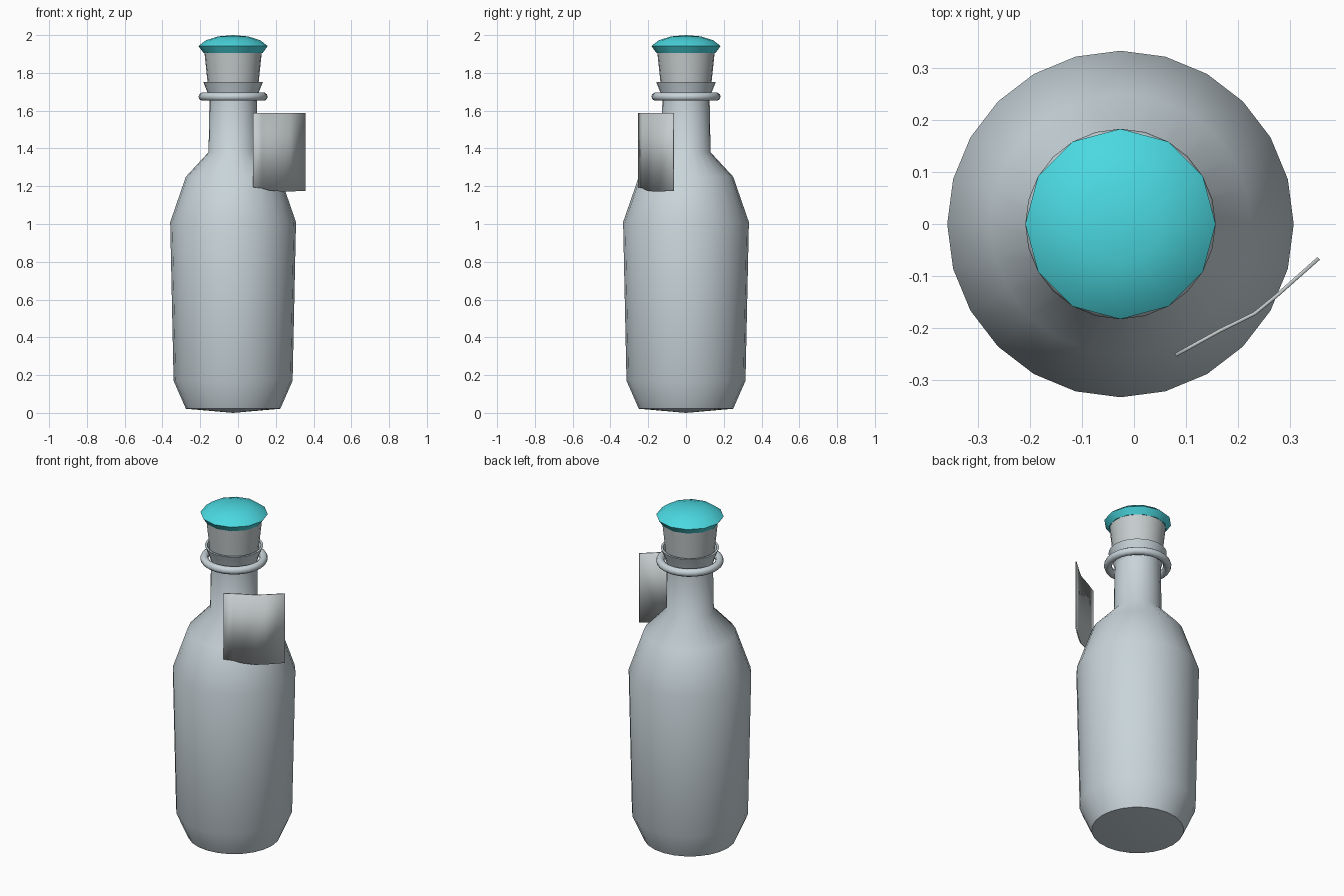
import bpy
import bmesh
from math import pi, radians
from mathutils import Matrix, Vector

if "Cube" in bpy.data.objects:
    bpy.data.objects.remove(bpy.data.objects["Cube"])

AXIS_X = -0.026


def material(name, rgb):
    mat = bpy.data.materials.new(name)
    mat.use_nodes = True
    mat.diffuse_color = (*rgb, 1)
    mat.node_tree.nodes["Principled BSDF"].inputs["Base Color"].default_value = (*rgb, 1)
    return mat


glass = material("pale grey glass", (0.58, 0.66, 0.70))
grey = material("neutral grey", (0.56, 0.60, 0.61))
teal = material("turquoise", (0.07, 0.69, 0.75))


def finish(bm, name, mat, angle):
    bmesh.ops.remove_doubles(bm, verts=bm.verts, dist=0.0001)
    bmesh.ops.recalc_face_normals(bm, faces=bm.faces)
    mesh = bpy.data.meshes.new(name)
    bm.to_mesh(mesh)
    bm.free()
    mesh.materials.append(mat)
    obj = bpy.data.objects.new(name, mesh)
    bpy.context.collection.objects.link(obj)
    bpy.ops.object.select_all(action="DESELECT")
    obj.select_set(True)
    bpy.context.view_layer.objects.active = obj
    bpy.ops.object.shade_smooth_by_angle(angle=radians(angle))
    return obj


def lathe(name, profile, sides, mat, angle=40):
    """Turn an (r, z) profile around the bottle axis."""
    bm = bmesh.new()
    verts = [bm.verts.new((AXIS_X + r, 0, z)) for r, z in profile]
    edges = [bm.edges.new(pair) for pair in zip(verts, verts[1:])]
    bmesh.ops.spin(bm, geom=verts + edges, cent=(AXIS_X, 0, 0), axis=(0, 0, 1),
                   angle=2 * pi, steps=sides, use_merge=True)
    return finish(bm, name, mat, angle)


# Bottle body with a shallow base, shoulders, neck and flared lip
lathe("bottle_body", [(0, 0), (0.25, 0.022), (0.315, 0.17), (0.333, 1.01),
                      (0.25, 1.25), (0.13, 1.38), (0.125, 1.67)], 24, glass, 50)
lathe("bottle_lip", [(0.125, 1.66), (0.135, 1.695), (0.158, 1.752), (0.146, 1.752),
                     (0.125, 1.70)], 24, glass)

# Rounded ring around the top of the neck
bpy.ops.mesh.primitive_torus_add(major_radius=0.161, minor_radius=0.022,
                                 major_segments=24, minor_segments=10,
                                 location=(AXIS_X, 0, 1.674))
ring = bpy.context.object
ring.name = "neck_ring"
ring.data.materials.append(glass)
bpy.ops.object.shade_smooth()

# Tapered stopper and its domed cap
lathe("stopper", [(0, 1.69), (0.129, 1.69), (0.152, 1.91), (0, 1.91)], 24, grey)
lathe("stopper_cap", [(0, 1.906), (0.157, 1.906), (0.183, 1.942), (0.145, 1.972),
                      (0.08, 1.993), (0, 2.0)], 12, teal)

# Thin bent tag with a worn lower corner: (x, y, bottom z)
columns = [(0.08, -0.252, 1.195), (0.125, -0.227, 1.19), (0.165, -0.205, 1.178),
           (0.232, -0.172, 1.172), (0.275, -0.137, 1.172), (0.355, -0.066, 1.176)]
bm = bmesh.new()
rows = [(bm.verts.new((x, y, low)), bm.verts.new((x, y, 1.588))) for x, y, low in columns]
for (a, b), (c, d) in zip(rows, rows[1:]):
    bm.faces.new((a, c, d, b))
tag = finish(bm, "hanging_tag", grey, 30)
solid = tag.modifiers.new("thickness", "SOLIDIFY")
solid.thickness = 0.007
solid.offset = 0
